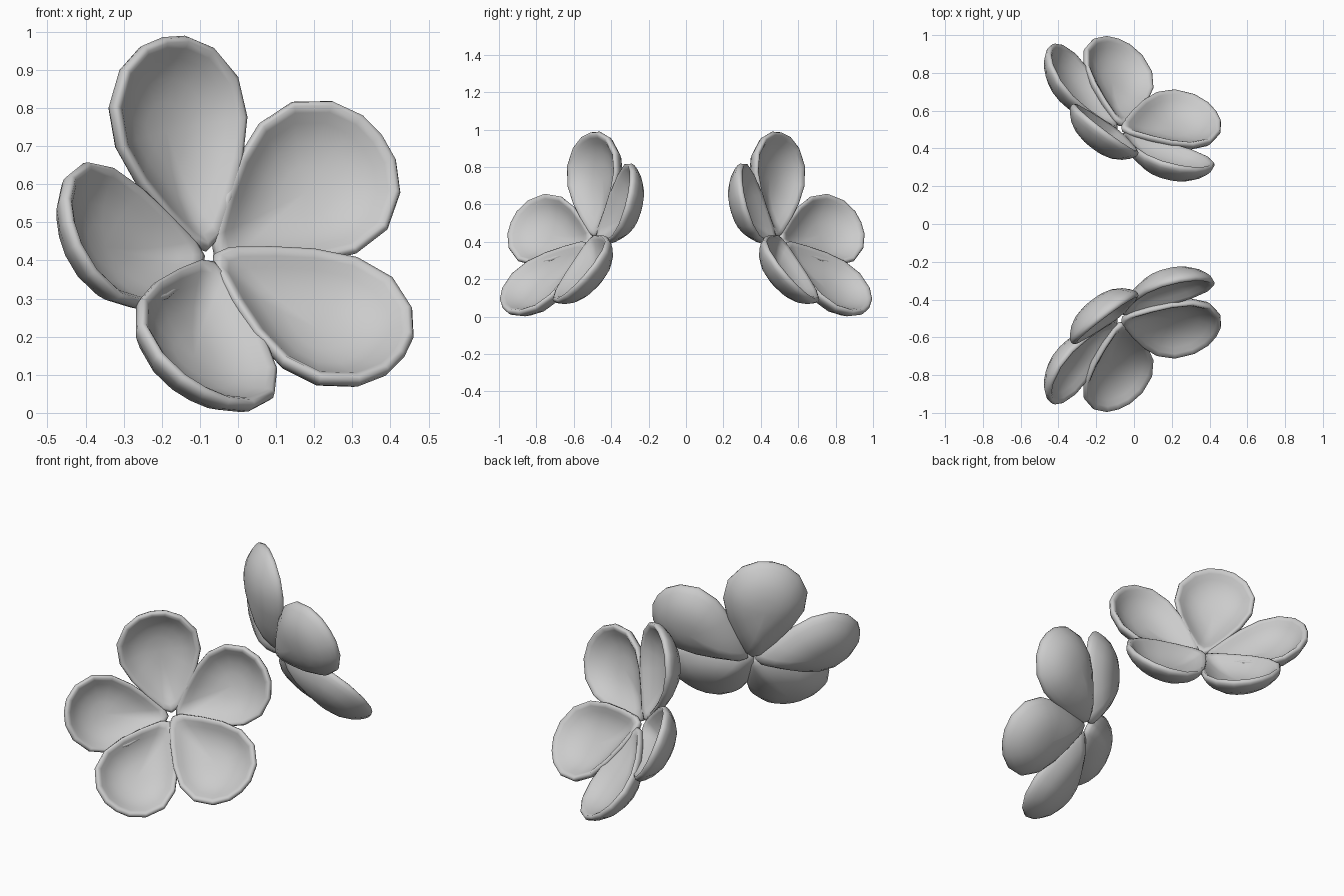
import bpy, bmesh, math
from mathutils import Vector, Matrix

if "Cube" in bpy.data.objects:
    bpy.data.objects.remove(bpy.data.objects["Cube"])

CENTRE = Vector((-0.076, -0.485, 0.405))
AXIS = Vector((0.49, -0.76, 0.43)).normalized()      # direction the flower faces
UP = Vector((-0.37, 0.26, 0.89))
UP = (UP - AXIS * UP.dot(AXIS)).normalized()         # direction of the top petal

# Petal outline: (distance along petal, half width), base to tip
HALF = [(0, 0), (0.02, 0.04), (0.11, 0.11), (0.21, 0.175), (0.32, 0.22),
        (0.43, 0.216), (0.52, 0.155), (0.565, 0.075), (0.575, 0)]
OUTLINE = HALF + [(a, -b) for a, b in reversed(HALF[1:-1])]
MID = 0.33

# Cross-section: (scale of outline, depth), outer bowl, rounded rim, inner bowl
SECTION = [(0.3, -0.113), (0.55, -0.098), (0.76, -0.071), (0.91, -0.038), (0.98, -0.016),
           (1.0, 0.0), (0.98, 0.014), (0.93, 0.017), (0.86, 0.006), (0.76, -0.016),
           (0.55, -0.044), (0.3, -0.06)]
OUTER_DEPTH, INNER_DEPTH = -0.118, -0.064


def make_petal(name, angle, start, lift, tilt, width):
    out = Matrix.Rotation(angle, 3, AXIS) @ UP
    side = AXIS.cross(out) * width
    along = out * math.cos(tilt) + AXIS * math.sin(tilt)
    normal = AXIS * math.cos(tilt) - out * math.sin(tilt)
    base = CENTRE + out * start + AXIS * lift

    def place(a, b, d):
        return base + along * a + side * b + normal * d

    bm = bmesh.new()
    rings = [[bm.verts.new(place(MID + (a - MID) * s, b * s, d)) for a, b in OUTLINE]
             for s, d in SECTION]
    n = len(OUTLINE)
    for r0, r1 in zip(rings, rings[1:]):
        for i in range(n):
            j = (i + 1) % n
            bm.faces.new((r0[i], r0[j], r1[j], r1[i]))
    for ring, depth in ((rings[0], OUTER_DEPTH), (rings[-1], INNER_DEPTH)):
        mid = bm.verts.new(place(MID, 0, depth))
        for i in range(n):
            bm.faces.new((ring[i], ring[(i + 1) % n], mid))
    bmesh.ops.recalc_face_normals(bm, faces=bm.faces)
    mesh = bpy.data.meshes.new(name)
    bm.to_mesh(mesh)
    bm.free()
    for p in mesh.polygons:
        p.use_smooth = True
    obj = bpy.data.objects.new(name, mesh)
    bpy.context.collection.objects.link(obj)
    # Second flower is the mirror image across y = 0
    mirror = obj.modifiers.new("second_flower", 'MIRROR')
    mirror.use_axis = (False, True, False)
    mirror.use_mirror_merge = False


# Five slightly irregular petals: (angle, start radius, lift, tilt, width factor)
PETALS = [(2, 0.02, 0.0, 21, 0.98), (-72, 0.02, 0.0, 21, 0.97), (-146, 0.0, 0.022, 20, 1.0),
          (-219, 0.03, 0.025, 19, 0.97), (-281, 0.02, 0.0, 20, 0.92)]
for k, (deg, start, lift, tilt, width) in enumerate(PETALS):
    make_petal(f"petal_{k + 1}", math.radians(deg), start, lift, math.radians(tilt), width)
